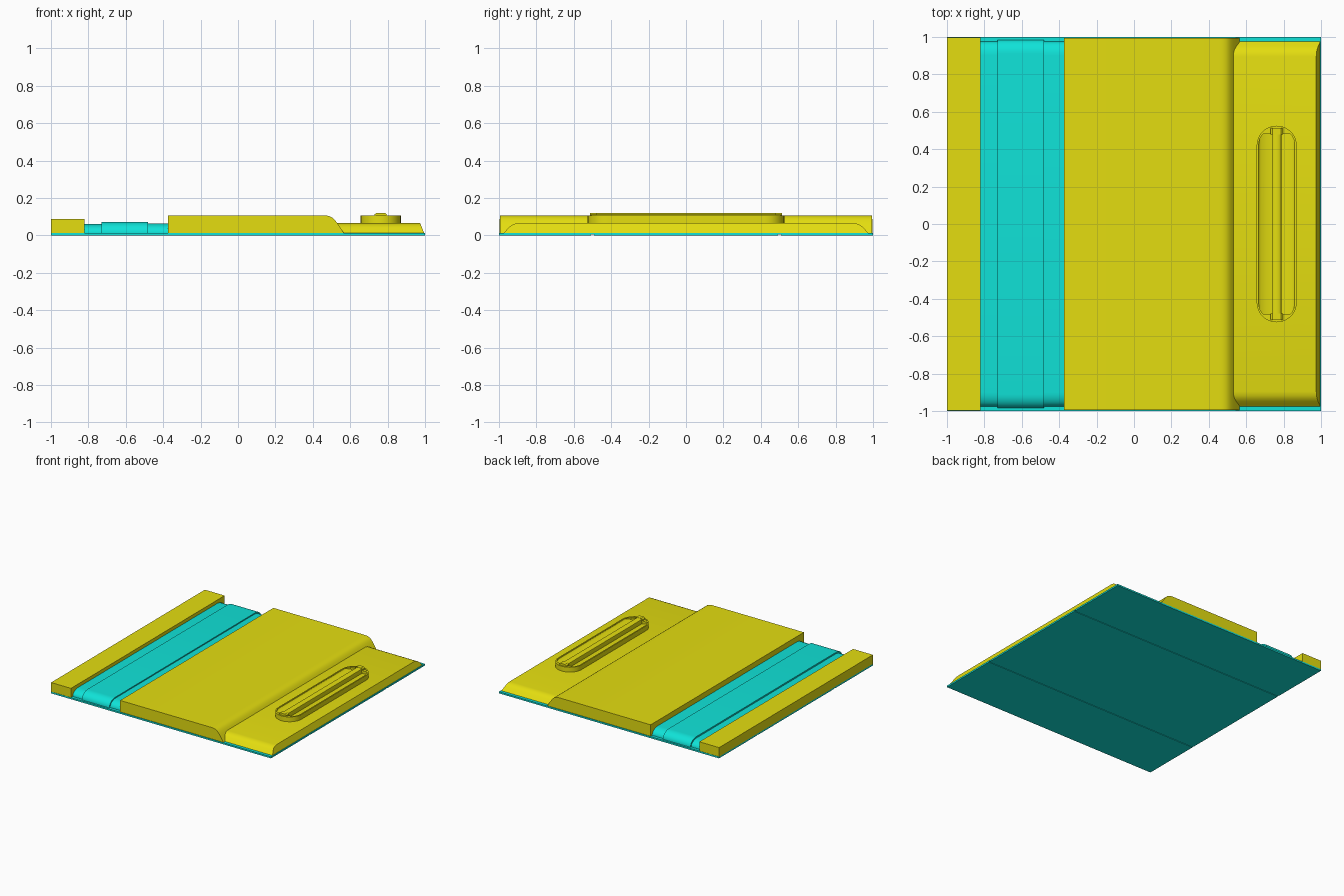
import bpy, bmesh, math

old = bpy.data.objects.get("Cube")
if old:
    bpy.data.objects.remove(old, do_unlink=True)


def material(name, colour):
    m = bpy.data.materials.new(name)
    m.use_nodes = True
    m.diffuse_color = (*colour, 1)
    node = next(n for n in m.node_tree.nodes if n.type == 'BSDF_PRINCIPLED')
    node.inputs["Base Color"].default_value = (*colour, 1)
    return m


YELLOW = material("yellow", (0.78, 0.73, 0.005))
TEAL = material("teal", (0.005, 0.77, 0.69))
PLATE = 0.013      # top of the base plate


def prism(name, points, axis, lo, hi, mat):
    """Extrude a 2D outline along an axis; the outline uses the other two axes in order."""
    def place(p, t):
        c = list(p)
        c.insert("xyz".index(axis), t)
        return c
    bm = bmesh.new()
    a = [bm.verts.new(place(p, lo)) for p in points]
    b = [bm.verts.new(place(p, hi)) for p in points]
    bm.faces.new(a)
    bm.faces.new(b)
    for i in range(len(a)):
        j = (i + 1) % len(a)
        bm.faces.new((a[i], a[j], b[j], b[i]))
    bmesh.ops.recalc_face_normals(bm, faces=bm.faces)
    mesh = bpy.data.meshes.new(name)
    bm.to_mesh(mesh)
    bm.free()
    mesh.materials.append(mat)
    obj = bpy.data.objects.new(name, mesh)
    bpy.context.collection.objects.link(obj)
    return obj


def activate(obj):
    bpy.ops.object.select_all(action='DESELECT')
    obj.select_set(True)
    bpy.context.view_layer.objects.active = obj


def smooth(obj):
    activate(obj)
    bpy.ops.object.shade_smooth_by_angle(angle=math.radians(30))
    return obj


def boolean(obj, other, operation):
    mod = obj.modifiers.new("cut", 'BOOLEAN')
    mod.operation = operation
    mod.solver = 'EXACT'
    mod.object = other
    activate(obj)
    bpy.ops.object.modifier_apply(modifier=mod.name)
    bpy.data.objects.remove(other, do_unlink=True)


def box(x0, x1, z0, z1):
    return [(x0, z0), (x1, z0), (x1, z1), (x0, z1)]


def mirrored(half):
    """Close a y-z outline from its +y half."""
    return half + [(-y, z) for y, z in reversed(half)]


def domed(end, top, run, drop):
    """Cross-section with long rounded shoulders at both ends."""
    half = [(end, PLATE - 0.002), (end, top - drop)]
    for i in range(1, 9):
        t = math.pi / 2 * i / 8
        half.append((end - run * (1 - math.cos(t)), top - drop + drop * math.sin(t)))
    return mirrored(half)


def stadium(cx, radius, straight):
    pts = []
    for sign in (1, -1):
        for i in range(17):
            t = math.pi * i / 16
            pts.append((cx + sign * radius * math.cos(t),
                        sign * (straight + radius * math.sin(t))))
    return pts


# Base plate with two shallow grooves underneath
w, d = 0.008, 0.004
half = [(0.5 - w, 0), (0.5 - w, d), (0.5 + w, d), (0.5 + w, 0), (1, 0), (1, PLATE)]
prism("base_plate", mirrored(half), 'x', -1, 1, TEAL)

# Narrow end bar
prism("end_bar", box(-1, -0.82, PLATE, 0.088), 'y', -0.998, 0.998, YELLOW)

# Belt: lower strips either side of a raised band
for name, x0, x1, end, top in (("belt_outer_strip", -0.82, -0.73, 0.975, 0.06),
                               ("belt_raised_band", -0.73, -0.48, 0.985, 0.072),
                               ("belt_inner_strip", -0.48, -0.375, 0.975, 0.063)):
    smooth(prism(name, domed(end, top, 0.075, top - PLATE), 'x', x0, x1, TEAL))

# Thick main slab with a curved shoulder
profile = [(-0.375, PLATE), (-0.375, 0.107), (0.455, 0.107), (0.475, 0.1055),
           (0.492, 0.101), (0.506, 0.093), (0.518, 0.081), (0.53, 0.066),
           (0.547, 0.04), (0.565, PLATE)]
smooth(prism("main_slab", profile, 'y', -0.995, 0.995, YELLOW))

# Low panel, tapered toward its outer end
half = [(0.975, PLATE), (0.962, 0.026), (0.948, 0.042), (0.934, 0.053),
        (0.918, 0.061), (0.895, 0.065)]
panel = prism("low_panel", mirrored(half), 'x', 0.5, 0.995, YELLOW)
for v in panel.data.vertices:
    if v.co.x > 0.9:
        v.co.x -= 0.4 * (v.co.z - PLATE)
smooth(panel)

# Handle surround: rounded pad with a dished recess
CX, R, STRAIGHT, TOP = 0.763, 0.1075, 0.418, 0.105
pad = prism("handle_pad", stadium(CX, R, STRAIGHT), 'z', 0.06, TOP, YELLOW)
boolean(pad, prism("rim_cutter", stadium(CX, R - 0.01, STRAIGHT), 'z', TOP - 0.004, 0.2, YELLOW),
        'DIFFERENCE')
dish = [(CX + 0.0975 * math.cos(t), TOP - 0.03 * math.sin(t))
        for t in (math.pi * i / 16 for i in range(17))]
dish += [(CX - 0.0975, 0.2), (CX + 0.0975, 0.2)]
cutter = prism("dish_cutter", dish, 'y', -0.48, 0.48, YELLOW)
boolean(cutter, prism("cutter_limit", stadium(CX, R - 0.0102, STRAIGHT), 'z', 0.05, 0.3, YELLOW),
        'INTERSECT')
boolean(pad, cutter, 'DIFFERENCE')
smooth(pad)

# Grip bar with a rounded top, held by a block at each end
grip = [(CX - 0.026, 0.068), (CX + 0.026, 0.068)]
for i in range(9):
    t = math.pi * i / 8
    grip.append((CX + 0.026 * math.cos(t), 0.105 + 0.014 * math.sin(t)))
smooth(prism("grip_bar", grip, 'y', -0.48, 0.48, YELLOW))
block = box(CX - 0.033, CX + 0.033, 0.09, 0.112)
block[2:] = [(CX + 0.033, 0.112), (CX + 0.022, 0.12), (CX - 0.022, 0.12), (CX - 0.033, 0.112)]
for name, y0, y1 in (("grip_block_back", 0.478, 0.513), ("grip_block_front", -0.513, -0.478)):
    prism(name, block, 'y', y0, y1, YELLOW)
